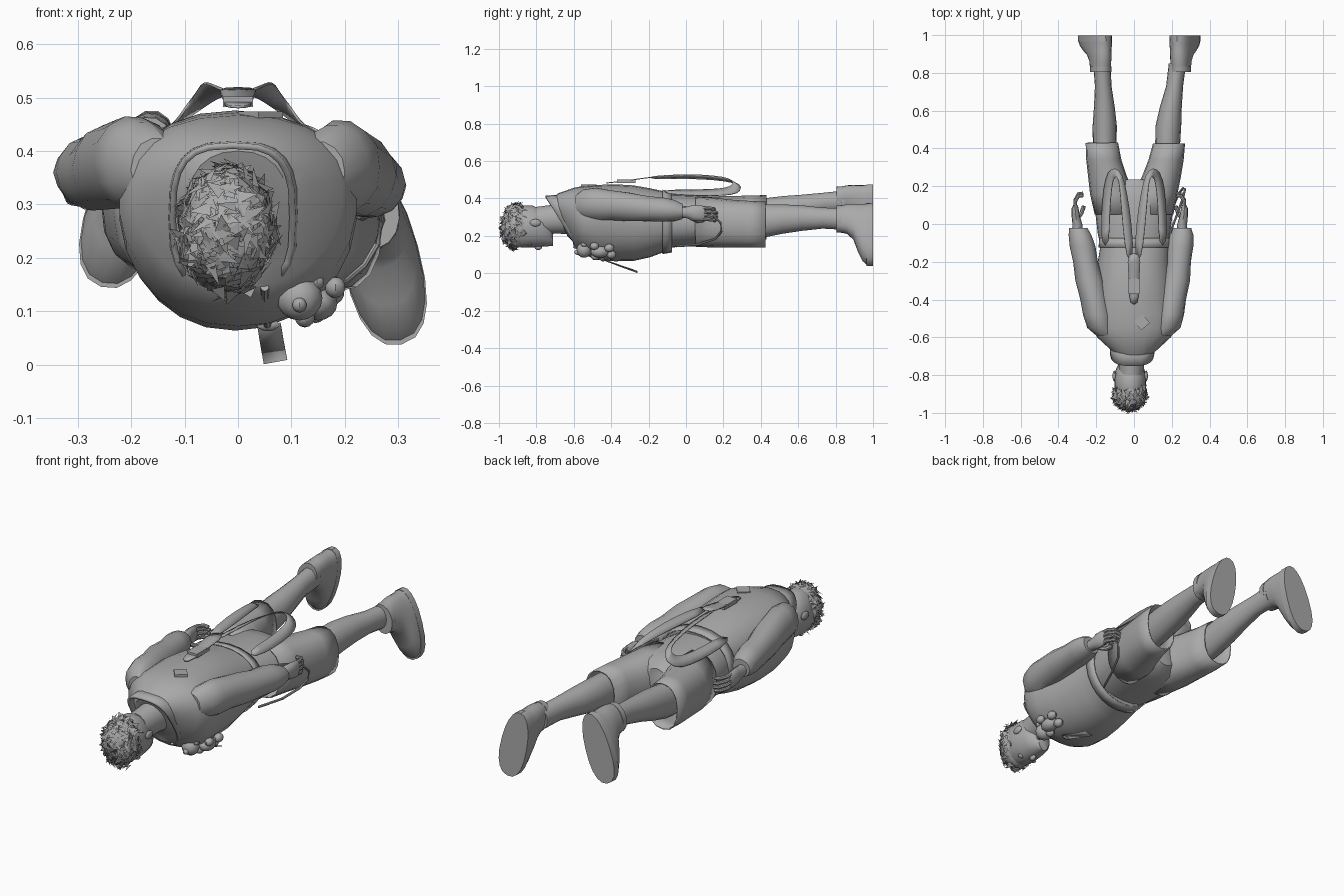
import bpy, bmesh, math, random
from mathutils import Vector, Matrix

random.seed(4)
grey = bpy.data.materials.new("plain grey")
grey.diffuse_color = (0.4, 0.4, 0.4, 1)


def add(name, bm, thick=0, sub=0):
    bmesh.ops.recalc_face_normals(bm, faces=bm.faces)
    me = bpy.data.meshes.new(name)
    bm.to_mesh(me)
    bm.free()
    me.materials.append(grey)
    ob = bpy.data.objects.new(name, me)
    bpy.context.collection.objects.link(ob)
    if sub:
        ob.modifiers.new("smooth", 'SUBSURF').levels = sub
    if thick:
        m = ob.modifiers.new("thick", 'SOLIDIFY')
        m.thickness, m.offset = thick, 0
    return ob


def loft(name, stations, n=16, p=2.0, caps=True, thick=0, taper=0, gap=0, rough=0):
    """Rings across y: (x, y, z, rx, rz, shear of y by z, turn in degrees)."""
    bm = bmesh.new()
    rings = []
    for s in stations:
        x, y, z, rx, rz, k, a = (tuple(s) + (0, 0))[:7]
        a = math.radians(a)
        ring = []
        for i in range(n):
            t = 2 * math.pi * i / n
            c, d = math.cos(t), math.sin(t)
            w = 1 + random.uniform(-rough, rough)
            u = w * rx * math.copysign(abs(c) ** (2 / p), c) * (1 + taper * d)
            v = w * rz * math.copysign(abs(d) ** (2 / p), d)
            px, pz = u * math.cos(a) - v * math.sin(a), u * math.sin(a) + v * math.cos(a)
            ring.append(bm.verts.new((x + px, y + k * pz, z + pz)))
        rings.append(ring)
    for r, q in zip(rings, rings[1:]):
        for i in range(n):
            # an optional gap leaves the chest side (-z) open
            if gap and abs(i + .5 - n * .75) < gap:
                continue
            bm.faces.new((r[i], r[(i + 1) % n], q[(i + 1) % n], q[i]))
    if caps:
        bm.faces.new(rings[0])
        bm.faces.new(rings[-1])
    return add(name, bm, thick)


def ball(name, c, r, seg=12):
    bm = bmesh.new()
    bmesh.ops.create_uvsphere(bm, u_segments=seg, v_segments=seg // 2 + 2, radius=1)
    bm.transform(Matrix.Translation(c) @ Matrix.Diagonal((*r, 1)))
    return add(name, bm)


def box(name, c, size, turn=0, axis='Z'):
    bm = bmesh.new()
    bmesh.ops.create_cube(bm, size=1)
    bm.transform(Matrix.Translation(c) @ Matrix.Rotation(math.radians(turn), 4, axis)
                 @ Matrix.Diagonal((*size, 1)))
    return add(name, bm)


def tube(name, pts, r, n=8):
    bm = bmesh.new()
    pts = [Vector(p) for p in pts]
    rings = []
    for i, p in enumerate(pts):
        t = pts[min(i + 1, len(pts) - 1)] - pts[max(i - 1, 0)]
        q = t.to_track_quat('Z', 'Y')
        rings.append([bm.verts.new(p + q @ Vector((r * math.cos(2 * math.pi * j / n),
                      r * math.sin(2 * math.pi * j / n), 0))) for j in range(n)])
    for a, b in zip(rings, rings[1:]):
        for j in range(n):
            bm.faces.new((a[j], a[(j + 1) % n], b[(j + 1) % n], b[j]))
    bm.faces.new(rings[0])
    bm.faces.new(rings[-1])
    return add(name, bm)


def ribbon(name, a, b, thick=0.005, flip=1, sub=1):
    bm = bmesh.new()
    va, vb = [[bm.verts.new((x * flip, y, z)) for x, y, z in e] for e in (a, b)]
    for i in range(len(a) - 1):
        bm.faces.new((va[i], va[i + 1], vb[i + 1], vb[i]))
    return add(name, bm, thick, sub)


# Jacket body, lying face down
loft("jacket", [(0, -.675, .30, .09, .10, -.4), (0, -.645, .30, .135, .128, -.3),
     (0, -.60, .30, .195, .157), (0, -.55, .285, .222, .182), (0, -.48, .272, .222, .2),
     (-.005, -.38, .27, .212, .206), (0, -.28, .268, .2, .202), (0, -.19, .27, .19, .184),
     (.005, -.13, .275, .185, .166), (.005, -.08, .275, .182, .156)], 24, 2.2, taper=.1)
loft("jacket_hem", [(.005, -.125, .275, .19, .169), (.005, -.075, .274, .186, .16)], 24, 2.2,
     caps=False, thick=.006, taper=.1)
# Shorts with two open legs
loft("shorts_hips", [(0, -.15, .275, .17, .145), (0, -.05, .28, .192, .14), (0, .06, .28, .205, .135),
     (0, .13, .28, .208, .128), (0, .19, .282, .16, .115), (0, .235, .285, .06, .085)], 24, 2.3)
loft("shorts_leg_right", [(.10, .05, .275, .105, .13), (.115, .16, .27, .112, .13),
     (.145, .25, .265, .1, .125), (.17, .34, .262, .09, .122), (.185, .425, .26, .082, .12)],
     16, 2.3, caps=False, thick=.006)
loft("shorts_leg_left", [(-.10, .05, .285, .105, .13), (-.115, .16, .285, .115, .125),
     (-.14, .25, .29, .1, .12), (-.16, .34, .295, .09, .118), (-.17, .43, .30, .083, .115)],
     16, 2.3, caps=False, thick=.006)
# Bare legs
loft("leg_right", [(.17, .36, .275, .065, .09), (.178, .42, .28, .066, .088), (.182, .52, .29, .068, .078),
     (.195, .62, .295, .058, .068), (.215, .73, .295, .045, .056), (.23, .85, .29, .046, .058)])
loft("leg_left", [(-.155, .36, .312, .065, .09), (-.155, .42, .315, .063, .086), (-.155, .52, .335, .064, .078),
     (-.157, .62, .355, .055, .065), (-.163, .73, .375, .044, .055), (-.17, .85, .385, .046, .058)])


# Shoes: ankle collar, upper that reaches to the toe, flat sole
def shoe(side, x, z, turn):
    # (x, z) is the heel end; the foot runs toward -z, turned outward
    a = math.radians(turn)

    def at(d, y, rx, rz, k=0):
        return (x + d * math.sin(a), y, z - d * math.cos(a), rx, rz, k, turn)
    loft("shoe_" + side, [at(.085, .815, .05, .07), at(.085, .86, .053, .08), at(.10, .895, .058, .097),
         at(.135, .92, .064, .132), at(.16, .945, .069, .157), at(.17, .97, .071, .17)], 20, 2.3, taper=-.1)
    loft("shoe_sole_" + side, [at(.171, .965, .072, .173), at(.171, .999, .071, .172)], 20, 2.3, taper=-.12)
    loft("shoe_cuff_" + side, [at(.085, .805, .054, .073), at(.085, .835, .055, .076)], 16)


shoe("right", .228, .373, 13)
shoe("left", -.15, .473, -18)

# Sleeves with gathered cuffs, slightly creased
loft("sleeve_right", [(.15, -.59, .36, .05, .06), (.18, -.55, .37, .065, .08), (.194, -.48, .37, .072, .088),
     (.205, -.40, .365, .07, .082), (.222, -.30, .355, .073, .078), (.238, -.2, .345, .064, .068),
     (.245, -.12, .34, .069, .066), (.252, -.06, .335, .062, .057), (.255, -.02, .33, .048, .042)],
     14, rough=.025)
loft("sleeve_left", [(-.15, -.59, .365, .05, .06), (-.18, -.55, .375, .068, .08), (-.194, -.48, .378, .075, .088),
     (-.21, -.40, .375, .073, .085), (-.235, -.30, .37, .076, .08), (-.257, -.2, .36, .065, .072),
     (-.272, -.12, .36, .069, .07), (-.285, -.06, .36, .06, .06), (-.295, -.02, .355, .048, .044)],
     14, rough=.025)


# Hands with curled fingers; s is the side sign
def hand(side, x, z, s):
    loft("palm_" + side, [(x, -.04, z, .028, .028), (x, .0, z, .026, .03), (x + s * .008, .04, z - .002, .022, .042),
         (x + s * .012, .085, z - .005, .018, .042), (x + s * .01, .1, z - .005, .012, .036)], 12)
    for i in range(4):
        zz = z + .026 - .02 * i
        l = (.85, 1, 1, .9)[i]
        tube("finger_" + side, [(x + s * .012, .08, zz), (x + s * .012, .08 + .045 * l, zz - .003),
             (x - s * .006, .08 + .08 * l, zz - .006), (x - s * .03, .08 + .082 * l, zz - .01)], .0095)
    tube("thumb_" + side, [(x, .025, z - .03), (x - s * .022, .06, z - .045), (x - s * .035, .095, z - .04)], .011)


hand("right", .255, .325, 1)
hand("left", -.30, .345, -1)

# Neck, head, face and tall slanted collar, open at the throat
loft("neck", [(-.015, -.80, .28, .065, .075), (-.01, -.70, .29, .068, .078), (0, -.60, .30, .08, .09)])
loft("head", [(-.02, -.955, .25, .035, .05), (-.02, -.93, .25, .068, .09), (-.02, -.88, .25, .083, .113),
     (-.02, -.82, .25, .085, .112), (-.02, -.77, .24, .076, .098), (-.02, -.73, .215, .056, .07),
     (-.02, -.71, .19, .03, .045)], 20)
ball("nose", (-.02, -.79, .14), (.013, .02, .016), 10)
for s in (1, -1):
    ball("ear", (-.02 + s * .084, -.805, .27), (.01, .03, .02), 10)
    ball("eye", (-.02 + s * .035, -.835, .156), (.02, .012, .012), 10)
loft("collar", [(-.01, -.668, .275, .112, .135, -.62), (-.008, -.635, .275, .116, .137, -.5),
     (-.005, -.60, .275, .12, .139, -.3)], 24, 3, caps=False, thick=.012, gap=2.6)

# Ragged hair made of many pointed shards over the crown
bm = bmesh.new()
while len(bm.faces) < 520:
    d = Vector((random.gauss(0, 1), random.gauss(0, 1), random.gauss(0, 1))).normalized()
    if d.y > .5 or (d.y > -.1 and d.z < -.5):
        continue
    f = random.uniform(.85, 1)
    c = Vector((-.02 + .09 * d.x * f, -.905 + .085 * d.y * f, .25 + .126 * d.z * f))
    u = d.orthogonal().normalized()
    u.rotate(Matrix.Rotation(random.uniform(0, 6.28), 3, d))
    w = d.cross(u)
    l, b = random.uniform(.016, .03), random.uniform(.008, .016)
    lift = d * random.uniform(-.004, .02)
    bm.faces.new([bm.verts.new(v) for v in (c - u * l * .6 - w * b, c - u * l * .6 + w * b, c + u * l + lift)])
add("hair", bm)
ball("hair_base", (-.02, -.9, .252), (.083, .078, .115), 16)

# Hanging suspenders: centre strap, buckle and two loops
ribbon("centre_strap", [(-.025, -.43, .482), (-.026, -.34, .492), (-.03, -.25, .505), (-.04, -.15, .518)],
       [(.025, -.43, .482), (.026, -.34, .492), (.03, -.25, .505), (.04, -.15, .518)])
box("buckle", (0, -.32, .492), (.056, .1, .02))
for s in (1, -1):
    ribbon("suspender_loop",
           [(.175, -.12, .425), (.172, .05, .415), (.16, .2, .415), (.138, .28, .425), (.10, .302, .46),
            (.06, .27, .485), (.035, .15, .502), (.012, 0, .508), (0, -.2, .505)],
           [(.13, -.12, .447), (.13, .05, .445), (.12, .18, .45), (.11, .24, .462), (.095, .255, .485),
            (.08, .235, .507), (.072, .15, .522), (.06, 0, .53), (.04, -.2, .518)], flip=s)
box("back_patch", (.042, -.52, .468), (.06, .06, .012), 40)

# Loose cord on the right hip
tube("hip_cord", [(.19, -.05, .36), (.228, .05, .345), (.26, .14, .315), (.27, .185, .27),
     (.26, .19, .225), (.235, .16, .185), (.2, .07, .155), (.15, -.05, .145)], .006)

# Small toy bear and tag hanging from the chest
ball("bear_head", (.115, -.545, .125), (.043, .04, .042))
ball("bear_body", (.15, -.46, .115), (.036, .05, .032))
for x, y, z, r in ((.085, -.545, .158, .014), (.148, -.545, .155, .014), (.115, -.58, .112, .014),
                   (.182, -.49, .145, .02), (.125, -.485, .09, .02), (.178, -.41, .135, .022),
                   (.145, -.4, .1, .022)):
    ball("bear_part", (x, y, z), (r, r * 1.2, r), 10)
tube("tag_rod", [(.05, -.6, .145), (.05, -.53, .11), (.055, -.45, .075)], .008)
ball("tag_ring", (.056, -.445, .075), (.022, .012, .012), 10)
ribbon("tag", [(.036, -.45, .074), (.042, -.35, .036), (.048, -.26, .003)],
       [(.08, -.45, .077), (.086, -.35, .042), (.092, -.26, .011)], .004, sub=0)

# Smooth shading with sharp edges kept
bpy.ops.object.select_all(action='DESELECT')
for ob in bpy.context.collection.objects:
    ob.select_set(True)
    bpy.context.view_layer.objects.active = ob
bpy.ops.object.shade_smooth_by_angle(angle=math.radians(35))
